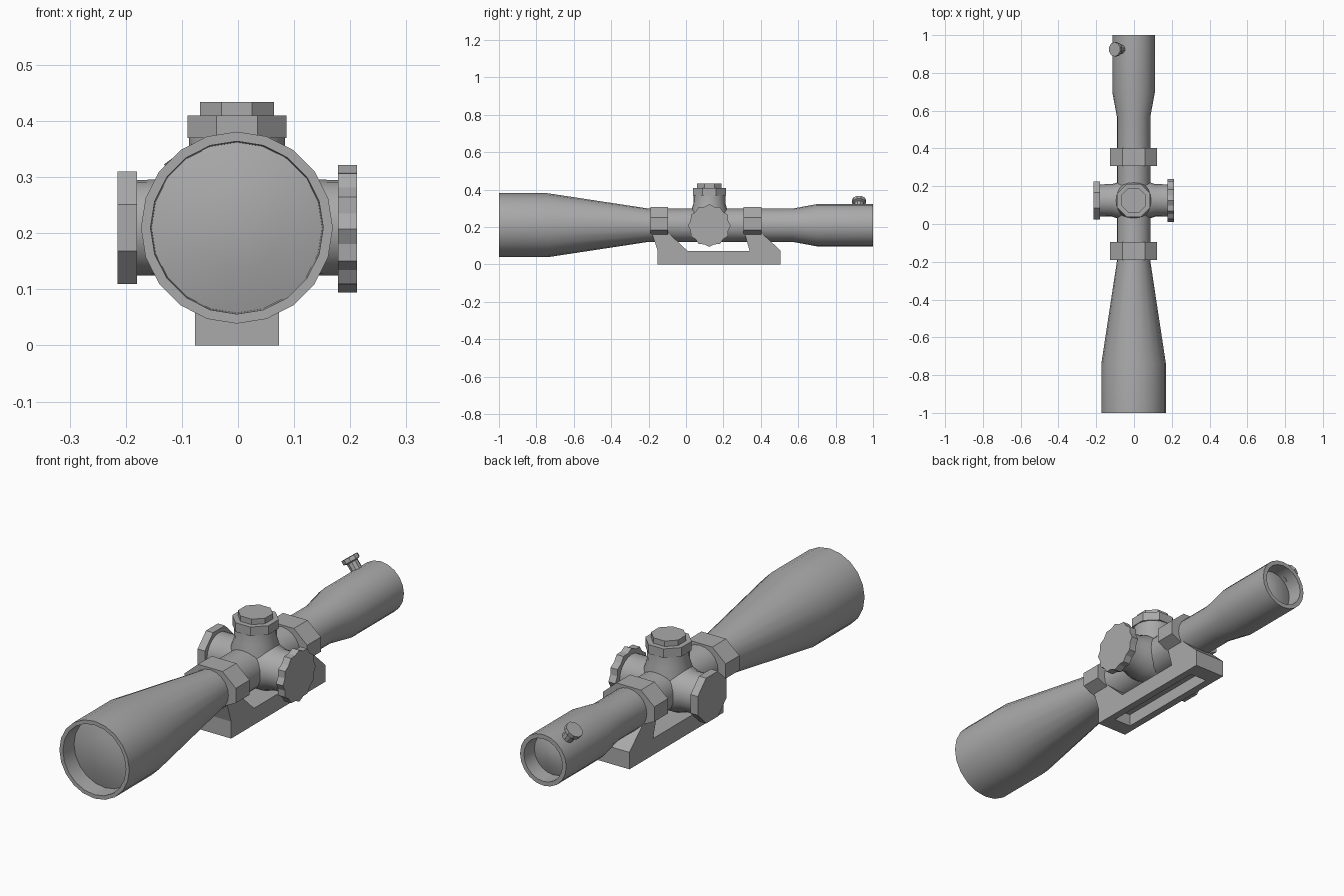
import bpy, bmesh, math
from mathutils import Vector, Matrix

if "Cube" in bpy.data.objects:
    bpy.data.objects.remove(bpy.data.objects["Cube"], do_unlink=True)

GREY = (0.4, 0.4, 0.4, 1)
mat = bpy.data.materials.new("matte grey")
mat.use_nodes = True
mat.diffuse_color = GREY
mat.node_tree.nodes["Principled BSDF"].inputs["Base Color"].default_value = GREY

CX, CZ, TY = -0.002, 0.21, 0.125     # tube axis and turret station


def finish(name, bm, smooth=True):
    bmesh.ops.recalc_face_normals(bm, faces=bm.faces)
    me = bpy.data.meshes.new(name)
    bm.to_mesh(me)
    bm.free()
    ob = bpy.data.objects.new(name, me)
    bpy.context.collection.objects.link(ob)
    me.materials.append(mat)
    if smooth:
        bpy.ops.object.select_all(action='DESELECT')
        ob.select_set(True)
        bpy.context.view_layer.objects.active = ob
        bpy.ops.object.shade_smooth_by_angle(angle=math.radians(35))
    return ob


def lathe(name, profile, origin, axis, sides, turn=0.0, flute=0.0, smooth=True):
    """Spin (distance, radius) pairs about an axis; flute pulls in every other vertex."""
    bm = bmesh.new()
    place = Matrix.Translation(origin) @ Vector(axis).to_track_quat('Z', 'Y').to_matrix().to_4x4()
    rings = []
    for d, r in profile:
        ring = []
        for i in range(sides):
            a = 2 * math.pi * i / sides + turn
            k = r * (1 - flute * (i % 2))
            ring.append(bm.verts.new(place @ Vector((k * math.cos(a), k * math.sin(a), d))))
        rings.append(ring)
    for a, b in zip(rings, rings[1:]):
        for i in range(sides):
            j = (i + 1) % sides
            bm.faces.new((a[i], a[j], b[j], b[i]))
    bm.faces.new(rings[0])
    bm.faces.new(rings[-1])
    return finish(name, bm, smooth)


def prism(name, outline, depth, to_point):
    """Extrude a flat outline; to_point maps (u, v, depth) to space."""
    bm = bmesh.new()
    lo, hi = [[bm.verts.new(to_point(u, v, d)) for u, v in outline] for d in depth]
    bm.faces.new(lo)
    bm.faces.new(hi)
    n = len(outline)
    for i in range(n):
        j = (i + 1) % n
        bm.faces.new((lo[i], lo[j], hi[j], hi[i]))
    return finish(name, bm, smooth=False)


# Main tube with both recessed, domed lenses
lathe("scope_tube", [
    (-0.95, 0.02), (-0.945, 0.08), (-0.925, 0.152), (-1.0, 0.154), (-1.0, 0.171),
    (-0.74, 0.171), (-0.2, 0.089), (0.57, 0.089), (0.7, 0.113), (1.0, 0.113),
    (1.0, 0.094), (0.93, 0.092), (0.945, 0.05), (0.95, 0.01)],
    (CX, 0, CZ), (0, 1, 0), 20)

# Turret necks, flared where they meet the tube
neck = [(0, 0.1), (0.07, 0.1), (0.115, 0.086), (0.185, 0.085)]
for name, axis in (("left_neck", (1, 0, 0)), ("right_neck", (-1, 0, 0)), ("top_neck", (0, 0, 1))):
    lathe(name, neck, (CX, TY, CZ), axis, 20)

# Turret caps: fluted left dial, octagonal right cap, stepped octagonal top cap
EIGHTH = math.pi / 8
OCT = 1 / math.cos(EIGHTH)
lathe("left_dial", [(0.18, 0.114), (0.214, 0.114)], (CX, TY, CZ - 0.002), (1, 0, 0), 24,
      flute=0.09, smooth=False)
lathe("right_cap", [(0.178, 0.1 * OCT), (0.213, 0.1 * OCT)], (CX, TY, CZ), (-1, 0, 0), 8,
      turn=EIGHTH, smooth=False)
lathe("top_cap", [(0.37, 0.088 * OCT), (0.41, 0.088 * OCT), (0.41, 0.066 * OCT), (0.434, 0.066 * OCT)],
      (CX, TY, 0), (0, 0, 1), 8, turn=EIGHTH, smooth=False)

# Clamp rings around the tube
half = [(0.075, 0.16), (0.125, 0.185), (0.125, 0.25), (0.06, 0.307)]
ring = half + [(-x, z) for x, z in reversed(half)]
for name, y in (("front_ring", -0.143), ("rear_ring", 0.355)):
    prism(name, ring, (y - 0.048, y + 0.048), lambda u, v, d: Vector((CX + u, d, v)))

# Mount: base with two slanted supports
mount = prism("mount", [
    (-0.152, 0), (0.505, 0), (0.505, 0.075), (0.403, 0.17), (0.403, 0.19), (0.307, 0.19),
    (0.34, 0.073), (0.008, 0.073), (-0.095, 0.17), (-0.095, 0.19), (-0.19, 0.19), (-0.152, 0.075)],
    (-0.075, 0.075), lambda u, v, d: Vector((CX + d, u, v)))

# Groove under the base
cutter = prism("groove_cutter", [(-0.08, -0.05), (0.43, -0.05), (0.43, 0.055), (-0.08, 0.055)],
               (-0.042, 0.042), lambda u, v, d: Vector((CX + d, u, v)))
cutter.hide_render = True
cutter.hide_viewport = True
cut = mount.modifiers.new("groove", 'BOOLEAN')
cut.object = cutter
cut.solver = 'EXACT'

# Small tilted knob on the eyepiece
lean = math.radians(37)
lathe("eyepiece_knob", [(0.09, 0.025), (0.145, 0.025), (0.15, 0.038), (0.168, 0.038)],
      (CX, 0.925, CZ), (-math.sin(lean), 0, math.cos(lean)), 10)
